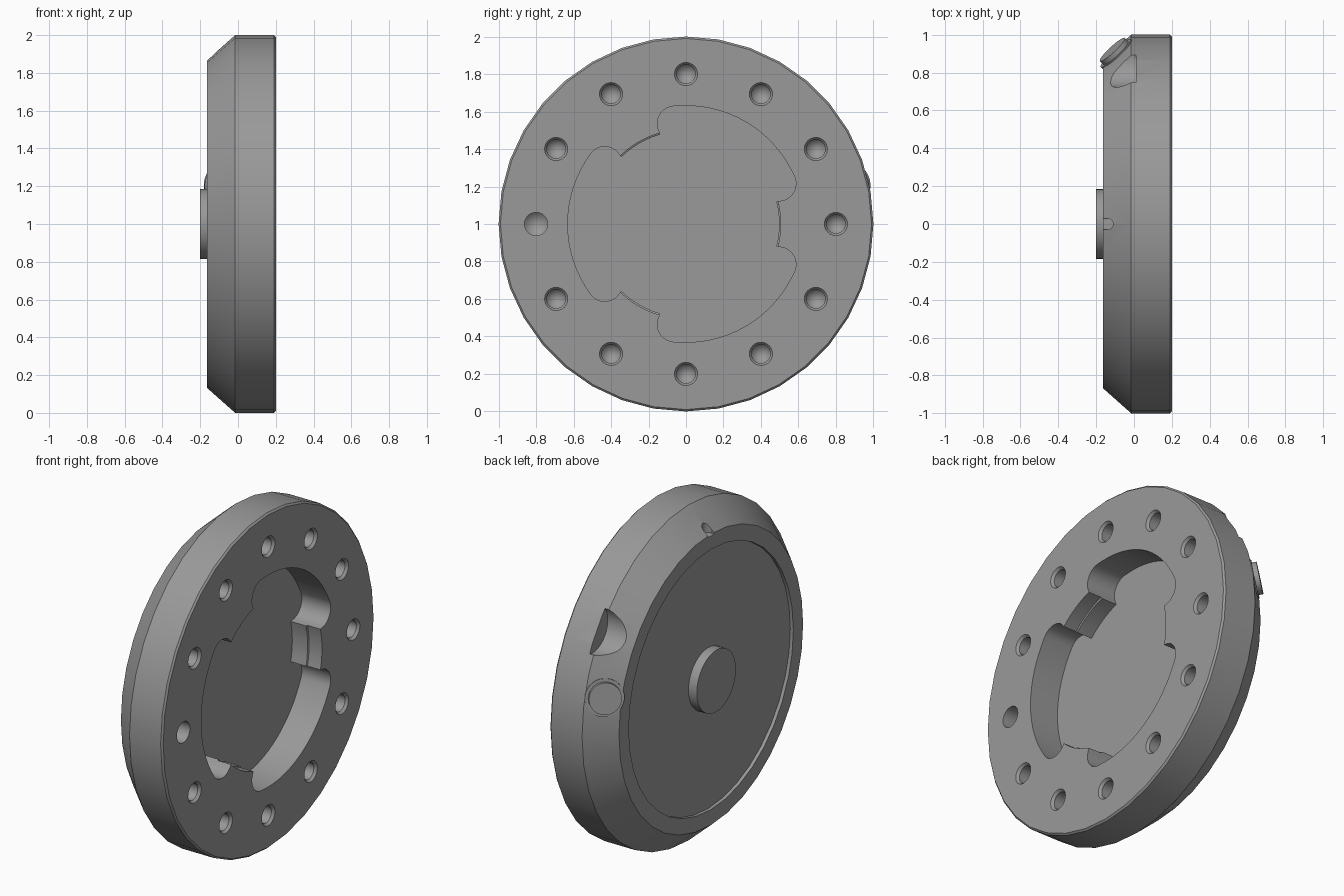
import bpy, bmesh, math
from math import sin, cos, pi, radians
from mathutils import Matrix, Vector

if "Cube" in bpy.data.objects:
    bpy.data.objects.remove(bpy.data.objects["Cube"])

CENTRE = Matrix.Translation((0, 0, 1))
grey = bpy.data.materials.new("dark_grey")
grey.diffuse_color = (.32, .32, .32, 1)
grey.use_nodes = True
grey.node_tree.nodes["Principled BSDF"].inputs["Base Color"].default_value = grey.diffuse_color


def finish(name, bm, matrix):
    bmesh.ops.transform(bm, matrix=matrix, verts=bm.verts)
    bmesh.ops.recalc_face_normals(bm, faces=bm.faces)
    me = bpy.data.meshes.new(name)
    bm.to_mesh(me)
    bm.free()
    me.materials.append(grey)
    ob = bpy.data.objects.new(name, me)
    bpy.context.collection.objects.link(ob)
    return ob


def lathe(name, profile, matrix=CENTRE, segs=36):
    """Closed solid turned about the x axis from (x, radius) points."""
    bm = bmesh.new()
    rings = []
    for x, r in profile:
        n = 1 if r == 0 else segs
        rings.append([bm.verts.new((x, r * cos(2 * pi * i / segs), r * sin(2 * pi * i / segs)))
                      for i in range(n)])
    for a, b in zip(rings, rings[1:]):
        for i in range(segs):
            j = (i + 1) % segs
            quad = [a[i % len(a)], a[j % len(a)], b[j % len(b)], b[i % len(b)]]
            bm.faces.new(list(dict.fromkeys(quad)))
    for ring in (rings[0], rings[-1]):
        if len(ring) > 1:
            bm.faces.new(ring)
    return finish(name, bm, matrix)


def polar(r, deg, x=0):
    return Matrix.Translation((x, r * cos(radians(deg)), 1 + r * sin(radians(deg))))


def select(ob):
    bpy.ops.object.select_all(action='DESELECT')
    ob.select_set(True)
    bpy.context.view_layer.objects.active = ob


def cut(ob, cutter):
    cutter.hide_render = True
    select(ob)
    mod = ob.modifiers.new("cut", 'BOOLEAN')
    mod.operation = 'DIFFERENCE'
    mod.solver = 'EXACT'
    mod.object = cutter
    bpy.ops.object.modifier_apply(modifier=mod.name)
    bpy.data.objects.remove(cutter)


# Disc body with bevelled back, sunken back plate and central boss
body = lathe("mount_body", [(-.2, .184), (-.145, .184), (-.145, .775), (-.165, .775),
                            (-.165, .867), (-.015, 1), (.19, 1), (.2, .99)], segs=36)

# Three-tab bayonet recess: tab arc, round lobe, outer arc, round lobe
third = []
for k in range(7):
    third.append((.497, radians(-14 + 28 * k / 6)))
c, lr = Vector((.494, .216)), .093
for k in range(1, 12):
    a = radians(-88 + k * 112 / 11)
    p = c + lr * Vector((cos(a), sin(a)))
    third.append((p.length, math.atan2(p.y, p.x)))
start = third[-1][1]
end = 2 * pi / 3 - start
lobe = third[7:]
for k in range(1, 16):
    third.append((.631, start + (end - start) * k / 16))
third += [(r, 2 * pi / 3 - a) for r, a in reversed(lobe)]
bm = bmesh.new()
loop = [bm.verts.new((.01, r * cos(a + t * 2 * pi / 3), r * sin(a + t * 2 * pi / 3)))
        for t in range(3) for r, a in third]
face = bm.faces.new(loop)
ext = bmesh.ops.extrude_face_region(bm, geom=[face])
bmesh.ops.translate(bm, vec=(.25, 0, 0),
                    verts=[v for v in ext['geom'] if isinstance(v, bmesh.types.BMVert)])
cut(body, finish("recess_cutter", bm, CENTRE))

# Stepped taper on the tab faces
cut(body, lathe("tab_cutter", [(.105, 0), (.105, .485), (.115, .505), (.3, .505), (.3, 0)],
                segs=108))

# Twelve drilled holes with conical ends, all but one countersunk
for k in range(12):
    mouth = [(.1, .062), (.26, .062)] if k == 6 else [(.1, .05), (.185, .05), (.2, .062), (.26, .062)]
    cut(body, lathe("hole_cutter", [(.04, 0)] + mouth + [(.26, 0)], polar(.8, 30 * k), 24))

# Round scoop in the bevel, and a small index slot cut from above
cut(body, lathe("scoop_cutter", [(-.4, 0), (-.4, .14), (.01, .14), (.01, 0)], polar(1.04, 34), 40))
for x in (-.14, -.165):
    stand = Matrix.Translation((x, 0, 1.855)) @ Matrix.Rotation(-pi / 2, 4, 'Y')
    cut(body, lathe("slot_cutter", [(0, 0), (0, .03), (.3, .03), (.3, 0)], stand, 20))

# Release button seated square to the bevel
th = radians(13.5)
out = Vector((-.67, .742 * cos(th), .742 * sin(th)))
seat = polar(.926, 13.5, -.094) @ out.to_track_quat('X', 'Z').to_matrix().to_4x4()
button = lathe("release_button", [(-.04, 0), (-.04, .108), (.004, .108), (.004, .09),
                                  (.03, .09), (.03, 0)], seat, 40)

for ob in (body, button):
    select(ob)
    bpy.ops.object.shade_smooth_by_angle(angle=radians(25))
